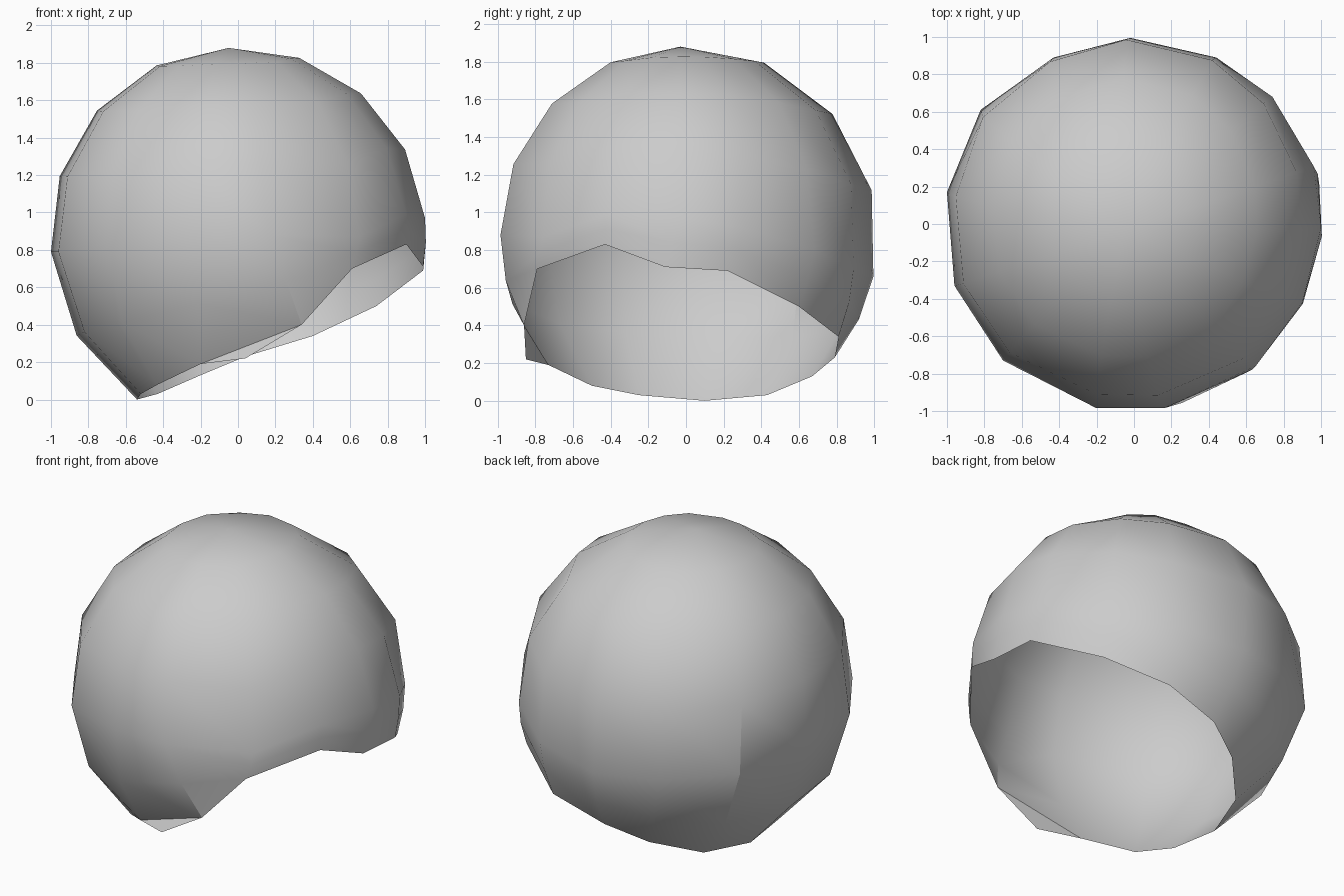
import bpy, bmesh, math
from mathutils import Vector

if "Cube" in bpy.data.objects:
    bpy.data.objects.remove(bpy.data.objects["Cube"])

CENTER = Vector((0, 0, 0.88))

# Matching columns, clockwise from the left: widest ring and the slanted open rim
WIDEST = [(-1, .17, .79), (-.82, .61, .72), (-.43, .89, .68), (-.02, .995, .66),
          (.44, .89, .70), (.74, .68, .80), (.96, .31, .92), (1, -.02, .97),
          (.90, -.42, .99), (.65, -.76, .87), (.16, -.985, .88), (-.20, -.985, .88),
          (-.70, -.73, .81), (-.96, -.33, .79)]
RIM = [(-.54, .10, 0), (-.43, .43, .03), (-.20, .67, .13), (.04, .79, .23),
       (.40, .81, .34), (.74, .60, .50), (.99, .22, .69), (.99, -.11, .71),
       (.90, -.43, .83), (.61, -.79, .70), (.34, -.86, .40), (-.20, -.73, .19),
       (-.43, -.50, .08), (-.52, -.25, .03)]
APEX = Vector((-.05, -.03, 1.88))


def arc(a, b, t):
    """Point on the rounded arc from a to b around the shell centre."""
    a, b = Vector(a) - CENTER, Vector(b) - CENTER
    radius = a.length * (1 - t) + b.length * t
    return CENTER + a.normalized().slerp(b.normalized(), t) * radius


bm = bmesh.new()

# Rings from the open rim up to just below the crown
rows = [[bm.verts.new(p) for p in RIM],
        [bm.verts.new(arc(r, w, .5)) for r, w in zip(RIM, WIDEST)],
        [bm.verts.new(p) for p in WIDEST]]
for t in (.25, .5, .75):
    rows.append([bm.verts.new(arc(w, APEX, t)) for w in WIDEST])
crown = bm.verts.new(APEX)

# Skin the rings and close the crown
n = len(RIM)
for i in range(n):
    j = (i + 1) % n
    for low, high in zip(rows, rows[1:]):
        bm.faces.new((low[i], low[j], high[j], high[i]))
    bm.faces.new((rows[-1][i], rows[-1][j], crown))

# Small pointed flap on the front of the rim
tip = bm.verts.new((.04, -.85, .22))
bm.faces.new((rows[0][10], tip, rows[0][11]))

bmesh.ops.recalc_face_normals(bm, faces=bm.faces)
if max(bm.faces, key=lambda f: f.calc_center_median().z).normal.z < 0:
    bmesh.ops.reverse_faces(bm, faces=bm.faces)

mesh = bpy.data.meshes.new("open_shell")
bm.to_mesh(mesh)
bm.free()
shell = bpy.data.objects.new("open_shell", mesh)
bpy.context.collection.objects.link(shell)

# Plain grey all over
grey = bpy.data.materials.new("light_grey")
grey.diffuse_color = (.6, .6, .6, 1)
grey.use_nodes = True
grey.node_tree.nodes["Principled BSDF"].inputs["Base Color"].default_value = grey.diffuse_color
mesh.materials.append(grey)

bpy.context.view_layer.objects.active = shell
shell.select_set(True)
bpy.ops.object.shade_smooth_by_angle(angle=math.radians(30))
